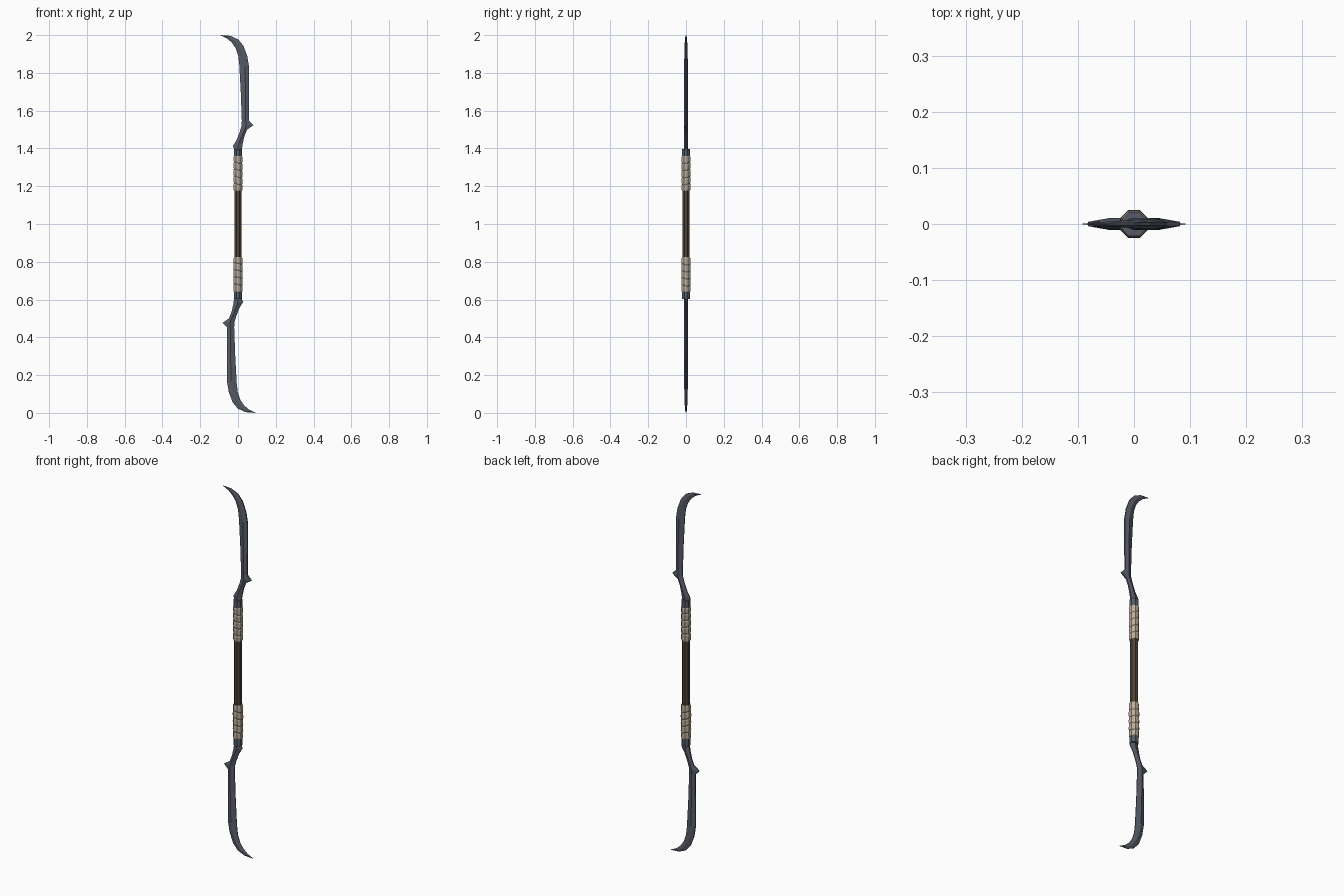
import bpy, bmesh, math, random
from mathutils import Vector, Matrix

if "Cube" in bpy.data.objects:
    bpy.data.objects.remove(bpy.data.objects["Cube"])

random.seed(4)


def material(name, color):
    m = bpy.data.materials.new(name)
    m.diffuse_color = (*color, 1)
    m.use_nodes = True
    m.node_tree.nodes["Principled BSDF"].inputs["Base Color"].default_value = m.diffuse_color
    return m


STEEL = material("dark steel", (0.095, 0.105, 0.135))
CLOTH = material("cream wrapping", (0.50, 0.42, 0.33))
WOOD = material("dark wood", (0.082, 0.055, 0.038))
SIDES = 8
TURN = Matrix.Translation((0, 0, 2)) @ Matrix.Rotation(math.pi, 4, 'Y')


def finish(bm, name, mat, turned):
    if turned:
        bmesh.ops.transform(bm, matrix=TURN, verts=bm.verts)
    bmesh.ops.recalc_face_normals(bm, faces=bm.faces)
    me = bpy.data.meshes.new(name)
    bm.to_mesh(me)
    bm.free()
    me.materials.append(mat)
    ob = bpy.data.objects.new(name, me)
    bpy.context.collection.objects.link(ob)
    return ob


def loft(bm, rings):
    """Skin a list of closed point rings and cap both ends."""
    vs = [[bm.verts.new(p) for p in r] for r in rings]
    n = len(vs[0])
    for a, b in zip(vs, vs[1:]):
        for i in range(n):
            j = (i + 1) % n
            bm.faces.new((a[i], a[j], b[j], b[i]))
    bm.faces.new(vs[0][::-1])
    bm.faces.new(vs[-1])


def ring(r, z, tilt=0.0, phase=0.0):
    pts = []
    for i in range(SIDES):
        a = (i + 0.5) * math.tau / SIDES
        pts.append(Vector((r * math.cos(a), r * math.sin(a),
                           z + tilt * math.cos(a - phase))))
    return pts


def tube(name, mat, profile, turned=False):
    bm = bmesh.new()
    loft(bm, [ring(r, z) for r, z in profile])
    return finish(bm, name, mat, turned)


# blade stations: outer x,z / ridge x,z / inner x,z / ridge half thickness
BLADE = [
    (0.021, 1.395, 0.000, 1.395, -0.020, 1.395, 0.011),
    (0.024, 1.420, 0.002, 1.420, -0.027, 1.412, 0.011),
    (0.034, 1.465, 0.018, 1.460, -0.006, 1.448, 0.011),
    (0.048, 1.500, 0.034, 1.498, 0.010, 1.490, 0.011),
    (0.082, 1.523, 0.042, 1.522, 0.019, 1.520, 0.011),
    (0.057, 1.548, 0.041, 1.548, 0.020, 1.548, 0.011),
    (0.059, 1.690, 0.040, 1.690, 0.015, 1.690, 0.010),
    (0.059, 1.830, 0.036, 1.835, 0.007, 1.840, 0.010),
    (0.049, 1.890, 0.026, 1.890, 0.001, 1.892, 0.009),
    (0.028, 1.945, 0.006, 1.939, -0.013, 1.932, 0.008),
    (0.000, 1.978, -0.019, 1.970, -0.032, 1.960, 0.006),
    (-0.040, 1.996, -0.050, 1.989, -0.058, 1.982, 0.004),
    (-0.092, 2.000, -0.092, 1.999, -0.091, 1.998, 0.0006),
]


def blade(name, turned):
    bm = bmesh.new()
    rings = []
    for ox, oz, rx, rz, ix, iz, t in BLADE:
        e = t * 0.35
        rings.append([(ox, -e, oz), (ox, e, oz), (rx, t, rz),
                      (ix, e * .4, iz), (ix, -e * .4, iz), (rx, -t, rz)])
    loft(bm, rings)
    finish(bm, name, STEEL, turned)


def wrap(name, turned):
    """Stack of slightly tilted, uneven cloth bands."""
    bm = bmesh.new()
    z0, z1, n = 1.175, 1.362, 5
    h = (z1 - z0) / n
    for k in range(n):
        lo, hi = z0 + k * h, z0 + (k + 1) * h
        r = 0.0255 + random.uniform(-0.001, 0.001)
        t0 = 0.0 if k == 0 else 0.006
        t1 = 0.0 if k == n - 1 else 0.006
        loft(bm, [ring(r - 0.002, lo, t0, 2.6), ring(r, lo + 0.007, t0, 2.6),
                  ring(r + 0.0008, hi - 0.007, t1, 2.6), ring(r - 0.002, hi, t1, 2.6)])
    finish(bm, name, CLOTH, turned)


# central shaft
tube("shaft", WOOD, [(0.0205, 0.64), (0.0205, 1.36)])

# each end: wrapping, collar and blade, the lower end turned half round
for end, turned in (("upper", False), ("lower", True)):
    wrap(end + "_wrapping", turned)
    tube(end + "_collar", STEEL, [(0.0235, 1.355), (0.0235, 1.398)], turned)
    blade(end + "_blade", turned)
